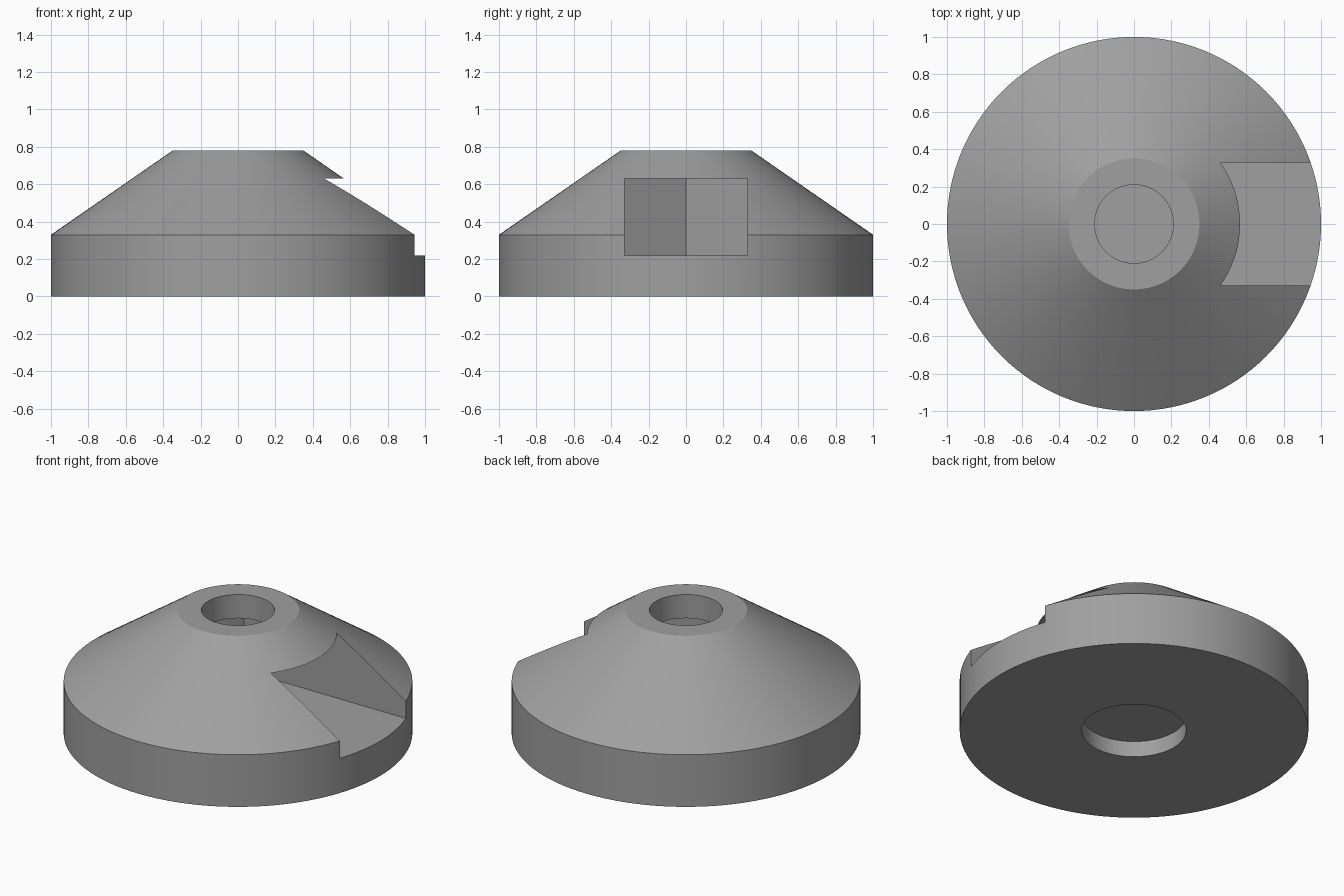
import bpy, bmesh, math

if "Cube" in bpy.data.objects:
    bpy.data.objects.remove(bpy.data.objects["Cube"])

SEGMENTS = 128


def make_object(name, bm):
    bmesh.ops.recalc_face_normals(bm, faces=bm.faces)
    mesh = bpy.data.meshes.new(name)
    bm.to_mesh(mesh)
    bm.free()
    obj = bpy.data.objects.new(name, mesh)
    bpy.context.collection.objects.link(obj)
    return obj


def lathe(name, profile):
    """Spin an (r, z) profile around the z axis."""
    bm = bmesh.new()
    verts = [bm.verts.new((r, 0, z)) for r, z in profile]
    edges = [bm.edges.new(pair) for pair in zip(verts, verts[1:])]
    bmesh.ops.spin(bm, geom=verts + edges, cent=(0, 0, 0), axis=(0, 0, 1),
                   angle=math.tau, steps=SEGMENTS, use_duplicate=False)
    bmesh.ops.remove_doubles(bm, verts=bm.verts, dist=1e-4)
    return make_object(name, bm)


def prism(name, outline, z0, z1):
    bm = bmesh.new()
    face = bm.faces.new([bm.verts.new((x, y, z0)) for x, y in outline])
    top = bmesh.ops.extrude_face_region(bm, geom=[face])["geom"]
    bmesh.ops.translate(bm, vec=(0, 0, z1 - z0),
                        verts=[v for v in top if isinstance(v, bmesh.types.BMVert)])
    return make_object(name, bm)


# Conical body with a shallow round recess below and a bore from the top
body = lathe("conical_knob_body", [
    (0, 0.10), (0.30, 0.10), (0.30, 0), (1, 0), (1, 0.33),
    (0.35, 0.78), (0.21, 0.78), (0.21, 0.45), (0, 0.45)])

# Side-loading hexagonal nut slot, open towards +x
half = 0.33
corner = half / math.sqrt(3)
slot = prism("nut_slot_cutter", [
    (-2 * corner, 0), (-corner, -half), (1.2, -half), (1.2, half), (-corner, half)],
    0.22, 0.63)
slot.hide_render = True
slot.hide_set(True)

cut = body.modifiers.new("nut_slot", 'BOOLEAN')
cut.operation = 'DIFFERENCE'
cut.solver = 'EXACT'
cut.object = slot
bpy.context.view_layer.objects.active = body
body.select_set(True)
bpy.ops.object.modifier_apply(modifier=cut.name)
bpy.data.objects.remove(slot)

# Plain grey finish
grey = bpy.data.materials.new("grey")
grey.diffuse_color = (0.35, 0.35, 0.35, 1)
grey.use_nodes = True
grey.node_tree.nodes["Principled BSDF"].inputs["Base Color"].default_value = grey.diffuse_color
body.data.materials.clear()
body.data.materials.append(grey)
for poly in body.data.polygons:
    poly.material_index = 0
bpy.ops.object.shade_smooth_by_angle(angle=math.radians(30))
